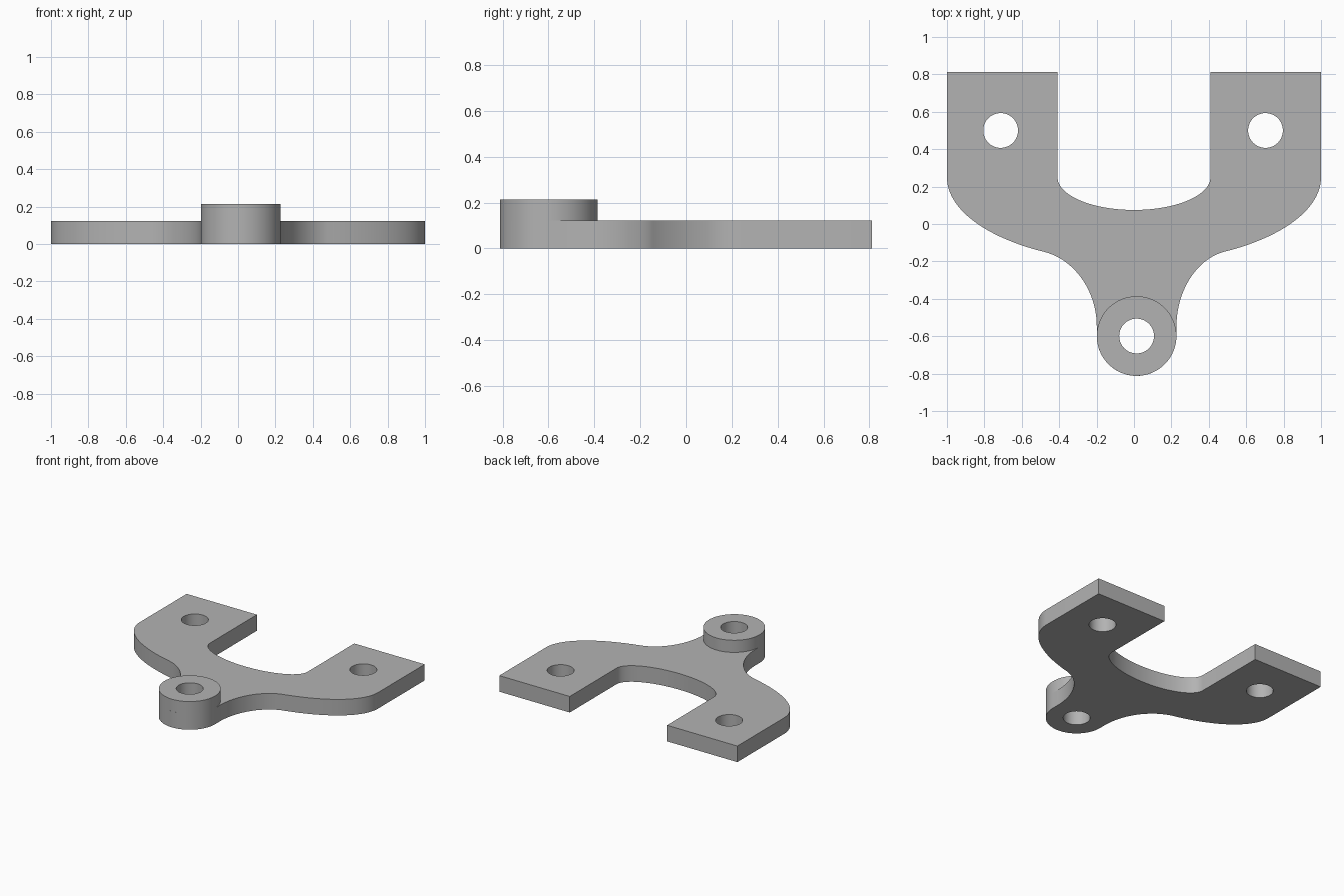
import bpy
import bmesh
from math import cos, sin, pi, acos, radians
from mathutils import Vector
from mathutils.geometry import interpolate_bezier

cube = bpy.data.objects.get("Cube")
if cube:
    bpy.data.objects.remove(cube, do_unlink=True)

PLATE_H, BOSS_H = 0.122, 0.214
BOSS, BOSS_R, HOLE_R = (0.014, -0.599), 0.213, 0.093
ARM_BACK, ARM_Y = 0.812, 0.25

grey = bpy.data.materials.new("plain grey")
grey.use_nodes = True
colour = (0.45, 0.45, 0.45, 1)
grey.diffuse_color = colour
grey.node_tree.nodes["Principled BSDF"].inputs["Base Color"].default_value = colour


def arc(centre, rx, ry, start, end, steps):
    """Points along an elliptical arc, both ends included."""
    angles = [start + (end - start) * i / steps for i in range(steps + 1)]
    return [(centre[0] + rx * cos(a), centre[1] + ry * sin(a)) for a in angles]


def circle(centre, radius):
    return arc(centre, radius, radius, 0, 2 * pi, 64)[:-1]


def extruded(name, loops, bottom, top):
    """Fill the outline, leave the inner loops as holes, and extrude it."""
    curve = bpy.data.curves.new(name, "CURVE")
    curve.dimensions = "2D"
    curve.fill_mode = "BOTH"
    curve.extrude = (top - bottom) / 2
    for loop in loops:
        spline = curve.splines.new("POLY")
        spline.points.add(len(loop) - 1)
        for point, (x, y) in zip(spline.points, loop):
            point.co = (x, y, 0, 1)
        spline.use_cyclic_u = True
    obj = bpy.data.objects.new(name, curve)
    bpy.context.collection.objects.link(obj)
    bpy.ops.object.select_all(action="DESELECT")
    obj.select_set(True)
    bpy.context.view_layer.objects.active = obj
    bpy.ops.object.convert(target="MESH")
    obj = bpy.context.object
    bm = bmesh.new()
    bm.from_mesh(obj.data)
    bmesh.ops.remove_doubles(bm, verts=bm.verts, dist=0.0001)
    bmesh.ops.translate(bm, verts=bm.verts, vec=(0, 0, (top + bottom) / 2))
    bmesh.ops.recalc_face_normals(bm, faces=bm.faces)
    bm.to_mesh(obj.data)
    bm.free()
    obj.data.materials.clear()
    obj.data.materials.append(grey)
    bpy.ops.object.shade_smooth_by_angle(angle=radians(30))
    return obj


def neck(side):
    """Concave blend from the wide shoulder to the side of the boss."""
    edge = BOSS[0] + side * BOSS_R
    start = Vector((side * 0.48, -0.149))
    corner = Vector((edge, -0.22))
    end = Vector((edge, BOSS[1]+0.05))
    return [tuple(p[:2]) for p in interpolate_bezier(
        start.to_3d(), start.lerp(corner, 0.58).to_3d(),
        end.lerp(corner, 0.58).to_3d(), end.to_3d(), 24)]


# Forked plate: left arm, shoulder, neck, rounded nose, and back up
shoulder = acos(0.48)
outline = [(-0.41, ARM_BACK), (-1, ARM_BACK)]
outline += arc((0, ARM_Y), 1, 0.455, pi, 2 * pi - (pi - shoulder), 28)[:-1]
outline += neck(-1)
outline += arc(BOSS, BOSS_R, BOSS_R, pi, 2 * pi, 40)
outline += neck(1)[::-1]
outline += arc((0, ARM_Y), 1, 0.455, -shoulder, 0, 28)[1:]
outline += [(1, ARM_BACK), (0.408, ARM_BACK)]
outline += arc((0, ARM_Y), 0.409, 0.175, 0, -pi, 48)

arm_holes = [circle((x, 0.5), HOLE_R) for x in (-0.713, 0.703)]
extruded("forked_plate", [outline, circle(BOSS, HOLE_R)] + arm_holes, 0, PLATE_H)

# Raised boss ring around the nose hole
extruded("boss_ring", [circle(BOSS, BOSS_R), circle(BOSS, HOLE_R)], PLATE_H, BOSS_H)
